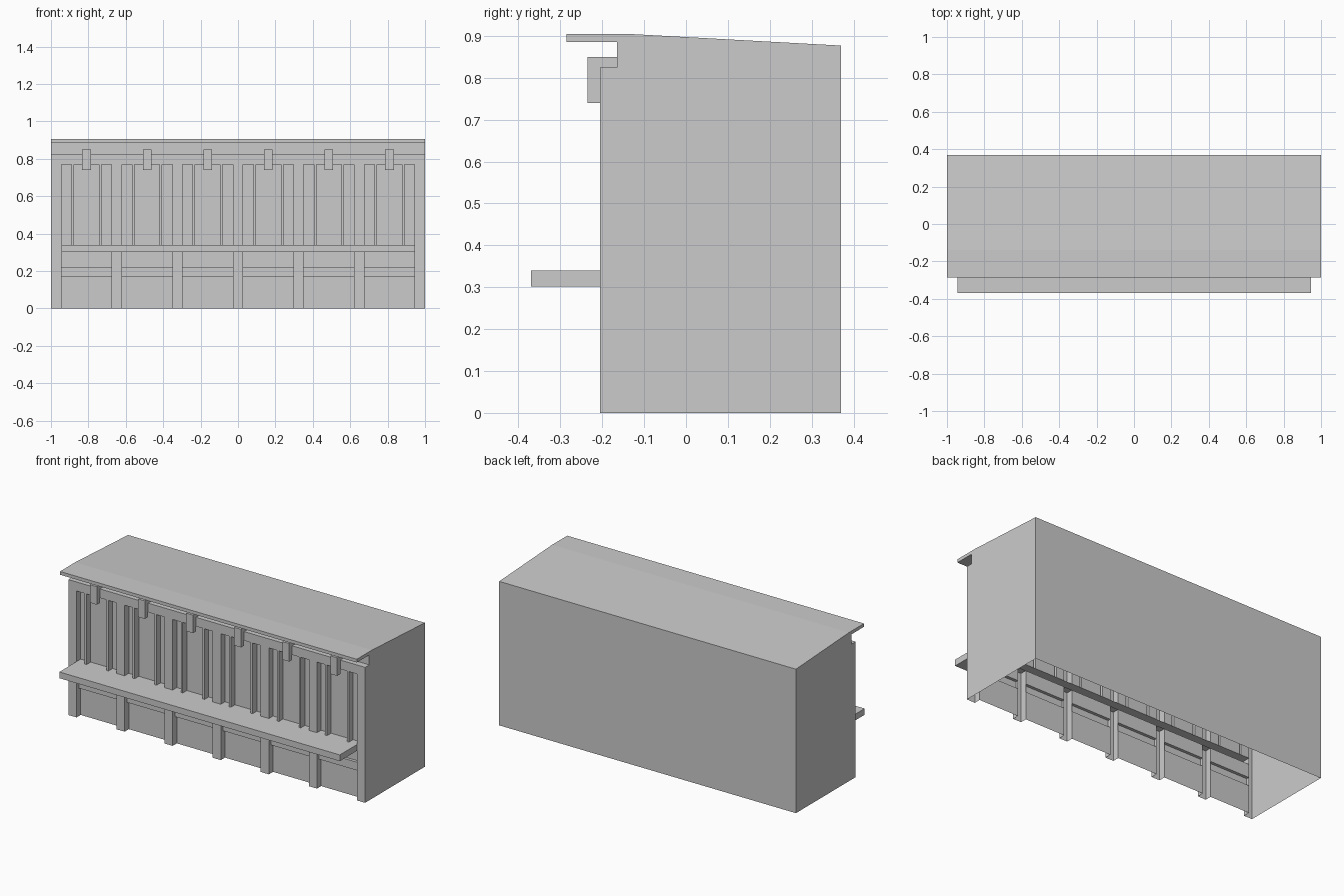
import bpy

if "Cube" in bpy.data.objects:
    bpy.data.objects.remove(bpy.data.objects["Cube"])

FRONT, RECESS = -0.205, -0.165      # front plane and recessed panel plane
POST, PITCH = 0.055, 0.324          # post width and spacing


def sheet(name, path, spans, axis='x', cap=None):
    """Sweep an open path along x (path is y,z) or z (path is x,y).
    cap holds extra points that close the path into end faces."""
    verts, faces = [], []

    def point(p, t):
        return (t, p[0], p[1]) if axis == 'x' else (p[0], p[1], t)

    for t0, t1 in spans:
        base = len(verts)
        pts = path + (cap or [])
        n = len(pts)
        verts += [point(p, t0) for p in pts] + [point(p, t1) for p in pts]
        for i in range(len(path) - 1):
            a, b = base + i, base + i + 1
            faces.append((a, a + n, b + n, b) if axis == 'x' else (a, b, b + n, a + n))
        if cap is not None:
            faces.append(tuple(range(base, base + n)))
            faces.append(tuple(reversed(range(base + n, base + 2 * n))))
    mesh = bpy.data.meshes.new(name)
    mesh.from_pydata(verts, [], faces)
    mesh.update()
    obj = bpy.data.objects.new(name, mesh)
    bpy.context.collection.objects.link(obj)
    return obj


# Outer shell: top beam, ledge, overhanging sloped top, back wall and end walls
sheet("counter_shell",
      [(FRONT, 0.77), (FRONT, 0.825), (RECESS, 0.825), (RECESS, 0.885),
       (-0.285, 0.885), (-0.285, 0.905), (-0.14, 0.905), (0.37, 0.877), (0.37, 0)],
      [(-1, 1)], cap=[(FRONT, 0)])

# Underside of the top beam
sheet("beam_underside", [(RECESS, 0.77), (FRONT, 0.77)], [(-1, 1)])

# Post and bay positions
bays = []
for i in range(6):
    c = (i - 2.5) * PITCH
    half = (PITCH - POST) / 2
    bays.append((c - half, c + half, c))

# Upper front: posts, thin mullions and recessed panels as one folded plan
path = [(-1, FRONT)]
for x0, x1, c in bays:
    m0, m1 = c - 0.067, c + 0.067
    for a, b in ((x0, m0 - 0.013), (m0, m1), (m1 + 0.013, x1)):
        path += [(a, FRONT), (a, RECESS), (b, RECESS), (b, FRONT)]
path.append((1, FRONT))
sheet("upper_front", path, [(0.34, 0.77)], 'z')

# Lower bays: kick panel, raised rail and upper panel
sheet("lower_panels",
      [(RECESS, 0), (RECESS, 0.17), (-0.183, 0.17), (-0.183, 0.22),
       (RECESS, 0.22), (RECESS, 0.302)],
      [(x0, x1) for x0, x1, c in bays])

# Lower posts between the bays, with the two end posts running past the shelf
edges = [-1] + [x for b in bays for x in b[:2]] + [1]
for i in range(0, len(edges), 2):
    a, b = edges[i], edges[i + 1]
    top = 0.34 if i in (0, len(edges) - 2) else 0.302
    sheet("lower_post", [(a, RECESS), (a, FRONT), (b, FRONT), (b, RECESS)],
          [(0, top)], 'z')

# Shelf, open towards the inside of the counter
sheet("shelf", [(RECESS, 0.302), (-0.37, 0.302), (-0.37, 0.34), (RECESS, 0.34)],
      [(-0.945, 0.945)], cap=[])

# Hooks hanging over the top beam, one per bay
sheet("hooks",
      [(FRONT, 0.825), (FRONT, 0.74), (-0.235, 0.74), (-0.235, 0.85),
       (RECESS, 0.85), (RECESS, 0.825)],
      [(c - 0.023, c + 0.023) for x0, x1, c in bays], cap=[])
# Back face of the hook tip below the beam
sheet("hook_backs", [(FRONT, 0.77), (FRONT, 0.74)],
      [(c - 0.023, c + 0.023) for x0, x1, c in bays])
